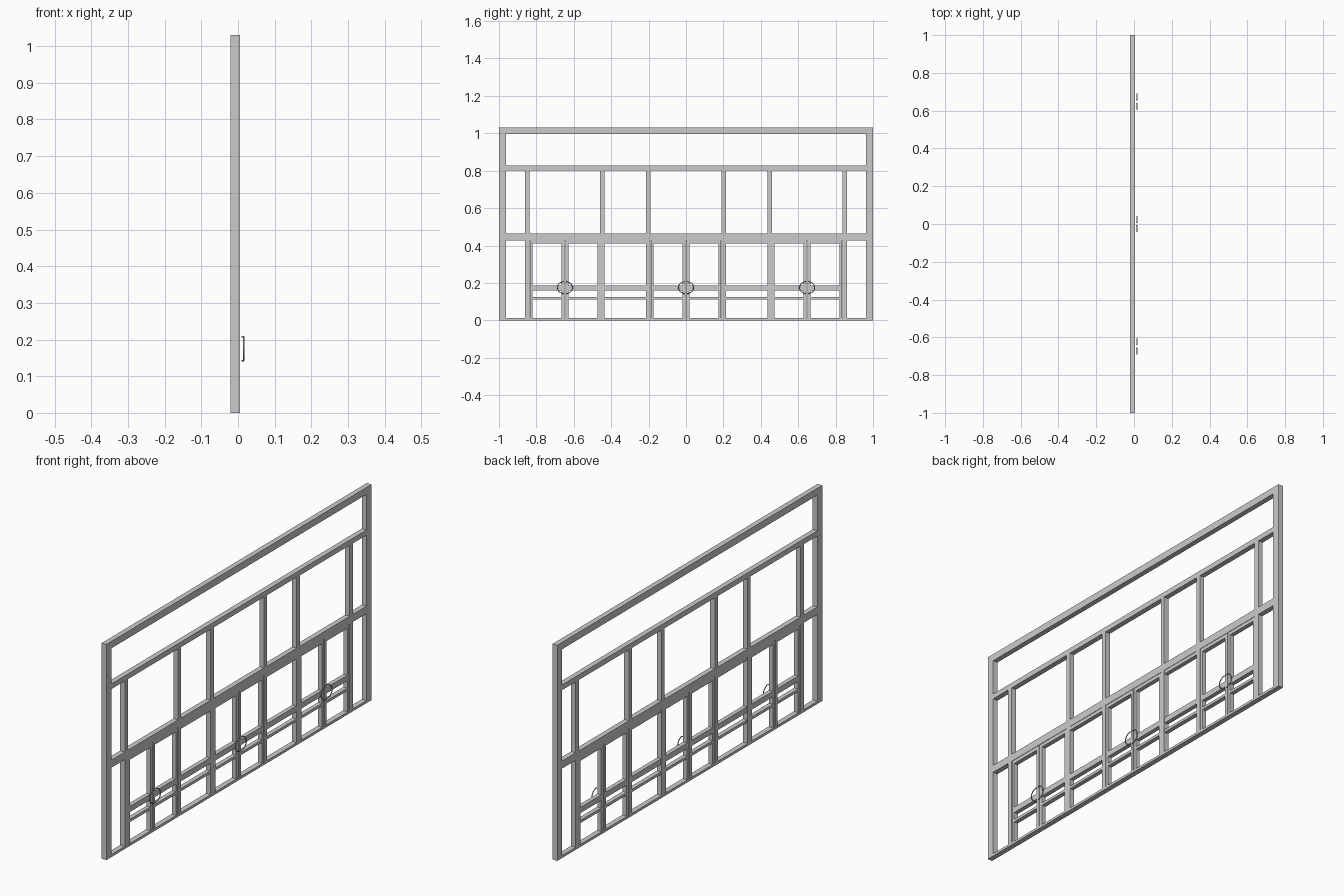
import bpy, bmesh, math
from mathutils import Vector

if "Cube" in bpy.data.objects:
    bpy.data.objects.remove(bpy.data.objects["Cube"])

FX = (-0.02, 0.005)      # main frame depth
DX = (-0.018, 0.003)     # door leaf depth


def bars(name, boxes, depth):
    """One object made of boxes given as (y0, y1, z0, z1)."""
    bm = bmesh.new()
    for y0, y1, z0, z1 in boxes:
        r = bmesh.ops.create_cube(bm, size=1)
        for v in r["verts"]:
            v.co = Vector((depth[0] + (v.co.x + 0.5) * (depth[1] - depth[0]),
                           y0 + (v.co.y + 0.5) * (y1 - y0),
                           z0 + (v.co.z + 0.5) * (z1 - z0)))
    me = bpy.data.meshes.new(name)
    bm.to_mesh(me)
    bm.free()
    ob = bpy.data.objects.new(name, me)
    bpy.context.collection.objects.link(ob)
    return ob


def mirrored(spans):
    return spans + [(-b, -a) for a, b in spans]


# Outer frame: side posts, head and sill
bars("outer_frame", [(-1, -0.963, 0, 1.03), (0.963, 1, 0, 1.03),
                     (-0.963, 0.963, 0.997, 1.03),
                     (-0.963, 0.963, 0, 0.012)], FX)

# Long horizontal rails
bars("transom_rail", [(-0.963, 0.963, 0.802, 0.827)], FX)
bars("middle_rail", [(-0.963, 0.963, 0.427, 0.463)], FX)

# Mullions above and below the middle rail
posts = mirrored([(0.19, 0.213), (0.436, 0.459), (0.836, 0.861)])
bars("upper_mullions", [(a, b, 0.463, 0.802) for a, b in posts], FX)
bars("lower_mullions", [(a, b, 0.012, 0.427) for a, b in posts], FX)

# Fixed side windows between the doors
for side, (a, b) in (("left", (-0.436, -0.213)), ("right", (0.213, 0.436))):
    bars("side_window_bars_" + side,
         [(a, b, 0.41, 0.427), (a, b, 0.16, 0.187), (a, b, 0.112, 0.125)], DX)


def door_leaf(name, a, b, wa, wb):
    """Leaf from y=a to y=b with stile widths wa and wb."""
    i, j = a + wa, b - wb
    bars(name, [(a, i, 0.012, 0.427), (j, b, 0.012, 0.427),
                (i, j, 0.41, 0.427), (i, j, 0.16, 0.187),
                (i, j, 0.112, 0.125)], DX)


def handle(name, cy, side):
    """Half-ring pull handle with ends bent back toward the door."""
    pts = []
    for k in range(13):
        t = math.radians(-78 + 156 * k / 12)
        pts.append((0.0155, cy + side * 0.041 * math.cos(t), 0.175 + 0.033 * math.sin(t)))
    pts = [(0.010, pts[0][1], pts[0][2])] + pts + [(0.010, pts[-1][1], pts[-1][2])]
    cu = bpy.data.curves.new(name, "CURVE")
    cu.dimensions = "3D"
    cu.bevel_depth = 0.0024
    cu.bevel_resolution = 1
    cu.use_fill_caps = True
    sp = cu.splines.new("POLY")
    sp.points.add(len(pts) - 1)
    for p, c in zip(sp.points, pts):
        p.co = (*c, 1)
    bpy.context.collection.objects.link(bpy.data.objects.new(name, cu))


# Three pairs of double doors with handles
for label, y0, y1 in (("left", -0.834, -0.461), ("centre", -0.188, 0.188),
                      ("right", 0.461, 0.834)):
    c = (y0 + y1) / 2
    door_leaf(f"door_{label}_a", y0, c - 0.002, 0.013, 0.016)
    door_leaf(f"door_{label}_b", c + 0.002, y1, 0.016, 0.013)
    handle(f"handle_{label}_a", c, -1)
    handle(f"handle_{label}_b", c, 1)
